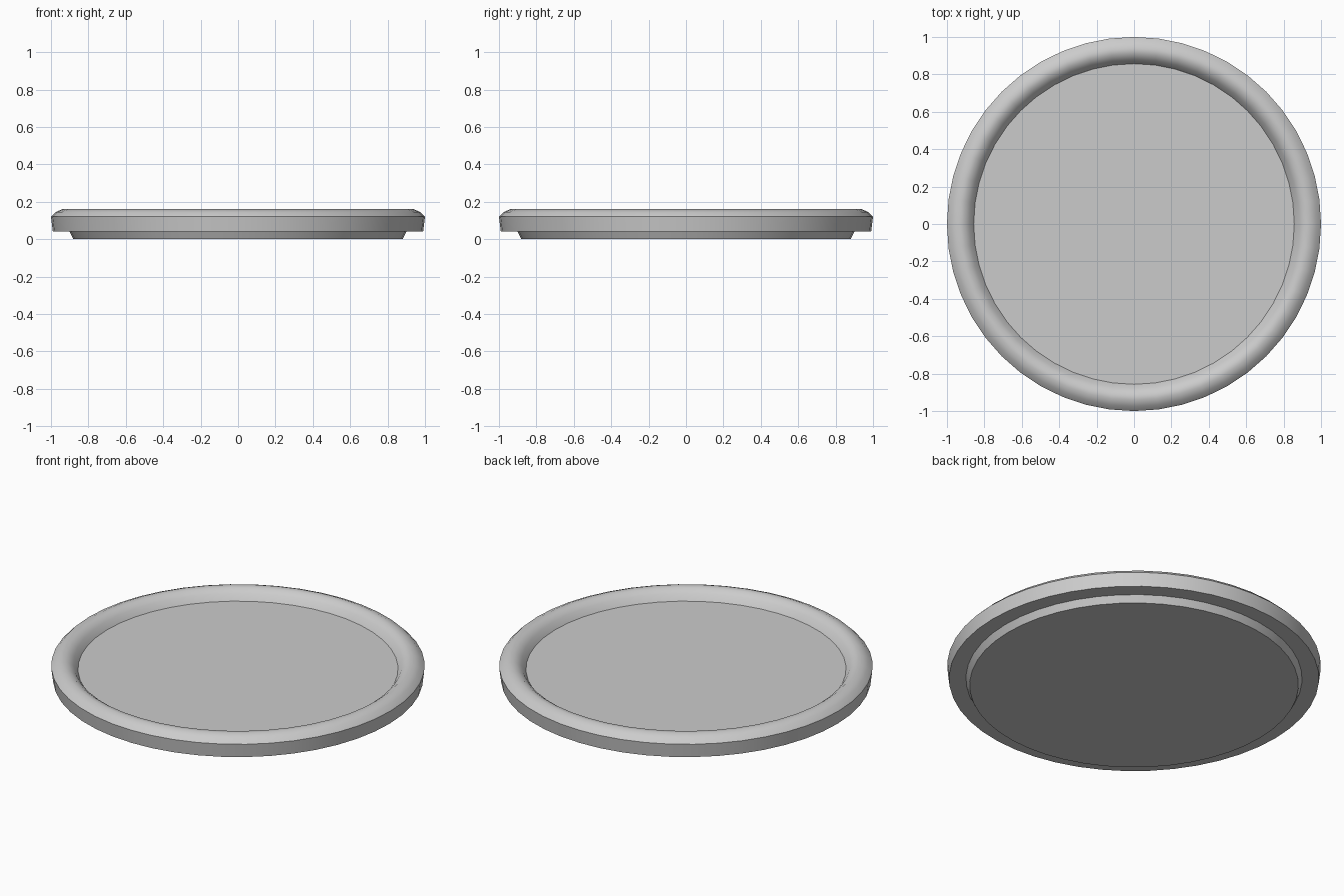
import bpy, bmesh
from math import radians
from mathutils import Matrix

if "Cube" in bpy.data.objects:
    bpy.data.objects.remove(bpy.data.objects["Cube"])

SEGMENTS = 48

# Half section (radius, height): foot, underside of the rim, rounded rim, floor edge
PROFILE = [
    (0.88, 0.00), (0.90, 0.04), (0.99, 0.04),
    (1.00, 0.12), (0.975, 0.145), (0.94, 0.16),
    (0.91, 0.157), (0.88, 0.135), (0.857, 0.10),
]


def lathe(name, profile, segments):
    """Turn a profile around z and close both ends with flat discs."""
    bm = bmesh.new()
    rings = []
    for r, z in profile:
        ring = bmesh.ops.create_circle(bm, segments=segments, radius=r,
                                       matrix=Matrix.Translation((0, 0, z)))
        rings.append(ring["verts"])
    for a, b in zip(rings, rings[1:]):
        for i in range(segments):
            j = (i + 1) % segments
            bm.faces.new((a[i], a[j], b[j], b[i]))
    bm.faces.new(rings[0])
    bm.faces.new(rings[-1])
    bmesh.ops.recalc_face_normals(bm, faces=bm.faces)
    mesh = bpy.data.meshes.new(name)
    bm.to_mesh(mesh)
    bm.free()
    obj = bpy.data.objects.new(name, mesh)
    bpy.context.collection.objects.link(obj)
    return obj


# Round shallow plate with a raised rim and a stepped foot
plate = lathe("plate", PROFILE, SEGMENTS)
bpy.context.view_layer.objects.active = plate
plate.select_set(True)
bpy.ops.object.shade_smooth_by_angle(angle=radians(48))
